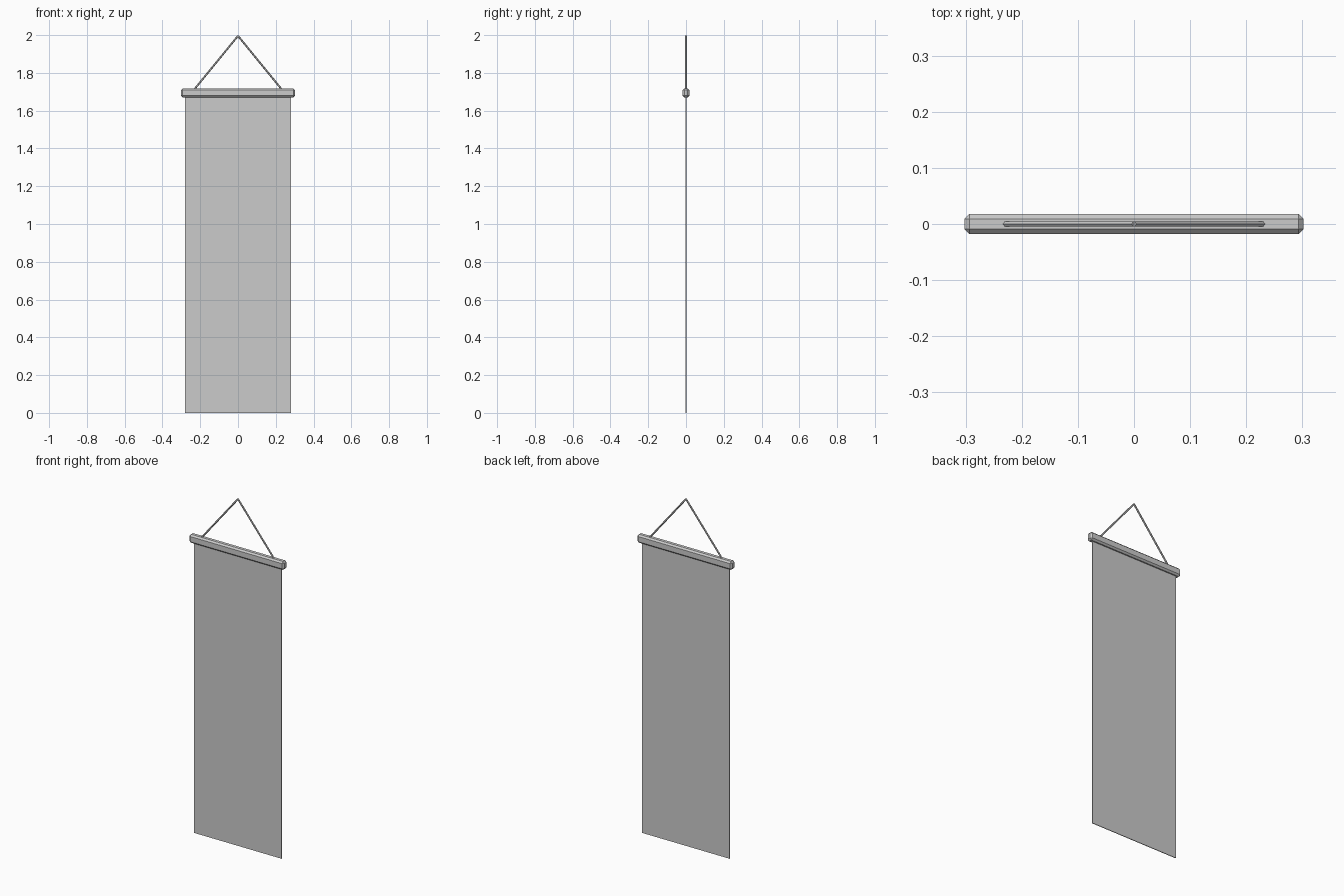
import bpy
from mathutils import Vector

if "Cube" in bpy.data.objects:
    bpy.data.objects.remove(bpy.data.objects["Cube"])


def box(name, size, z, bevel=0.0):
    bpy.ops.mesh.primitive_cube_add(size=1, location=(0, 0, z))
    ob = bpy.context.object
    ob.name = name
    ob.scale = size
    bpy.ops.object.transform_apply(location=False, rotation=False, scale=True)
    if bevel:
        mod = ob.modifiers.new("chamfer", "BEVEL")
        mod.width = bevel
        mod.segments = 1
    return ob


def rod(name, a, b, radius, sides):
    a, b = Vector(a), Vector(b)
    d = b - a
    bpy.ops.mesh.primitive_cylinder_add(vertices=sides, radius=radius,
                                        depth=d.length, location=(a + b) / 2)
    ob = bpy.context.object
    ob.name = name
    ob.rotation_euler = d.to_track_quat("Z", "Y").to_euler()
    return ob


# Hanging cloth
box("banner_cloth", (0.56, 0.004, 1.69), 0.845)

# Chamfered top bar
box("top_bar", (0.604, 0.036, 0.048), 1.694, 0.009)

# Two cords meeting at the hanging point
for side, label in ((-1, "left"), (1, "right")):
    rod(f"{label}_cord", (side * 0.232, 0, 1.712), (0, 0, 1.996), 0.005, 6)
